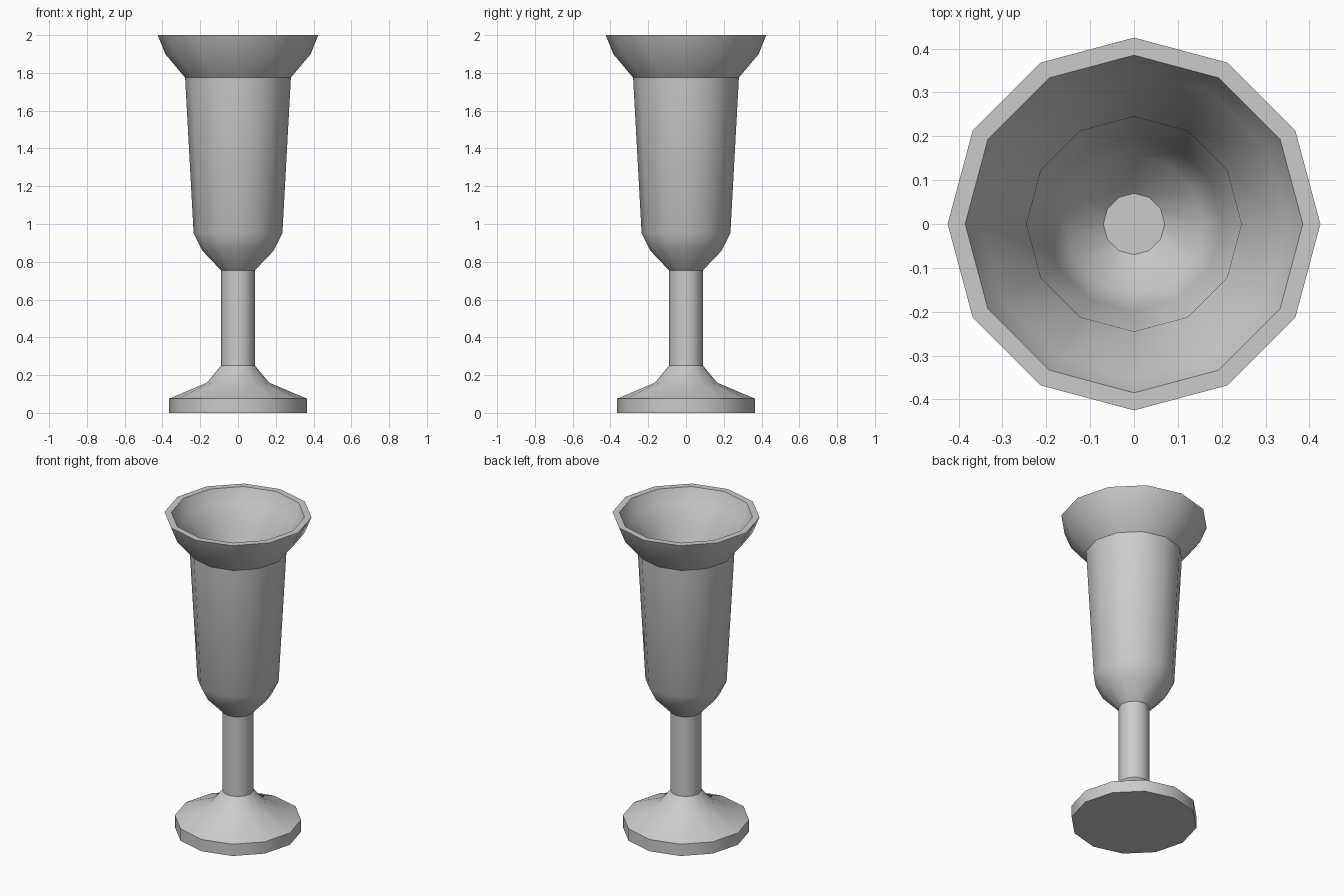
import bpy, bmesh, math

if "Cube" in bpy.data.objects:
    bpy.data.objects.remove(bpy.data.objects["Cube"])

SIDES = 12

# Half profile (radius, height): foot, stem, cup outside, rim, cup inside
foot = [(0.365, 0.0), (0.365, 0.075), (0.165, 0.16), (0.09, 0.25)]
stem_and_cup = [(0.09, 0.755), (0.19, 0.86), (0.235, 0.95), (0.28, 1.775)]
flared_rim = [(0.385, 1.9), (0.425, 2.0), (0.385, 2.0), (0.35, 1.92)]
inside = [(0.245, 1.785), (0.2, 0.96), (0.158, 0.88), (0.07, 0.795)]
profile = foot + stem_and_cup + flared_rim + inside

# Lathe the profile into rings
bm = bmesh.new()
rings = []
for r, z in profile:
    rings.append([bm.verts.new((r * math.cos(2 * math.pi * i / SIDES),
                                r * math.sin(2 * math.pi * i / SIDES), z))
                  for i in range(SIDES)])
for low, high in zip(rings, rings[1:]):
    for i in range(SIDES):
        j = (i + 1) % SIDES
        bm.faces.new((low[i], low[j], high[j], high[i]))

# Close the underside and the cup floor
bm.faces.new(rings[0][::-1])
bm.faces.new(rings[-1])
bmesh.ops.recalc_face_normals(bm, faces=bm.faces)

mesh = bpy.data.meshes.new("goblet")
bm.to_mesh(mesh)
bm.free()
goblet = bpy.data.objects.new("goblet", mesh)
bpy.context.collection.objects.link(goblet)

# Smooth sides with crisp rim, stem and foot edges
bpy.context.view_layer.objects.active = goblet
goblet.select_set(True)
bpy.ops.object.shade_smooth_by_angle(angle=math.radians(35))
